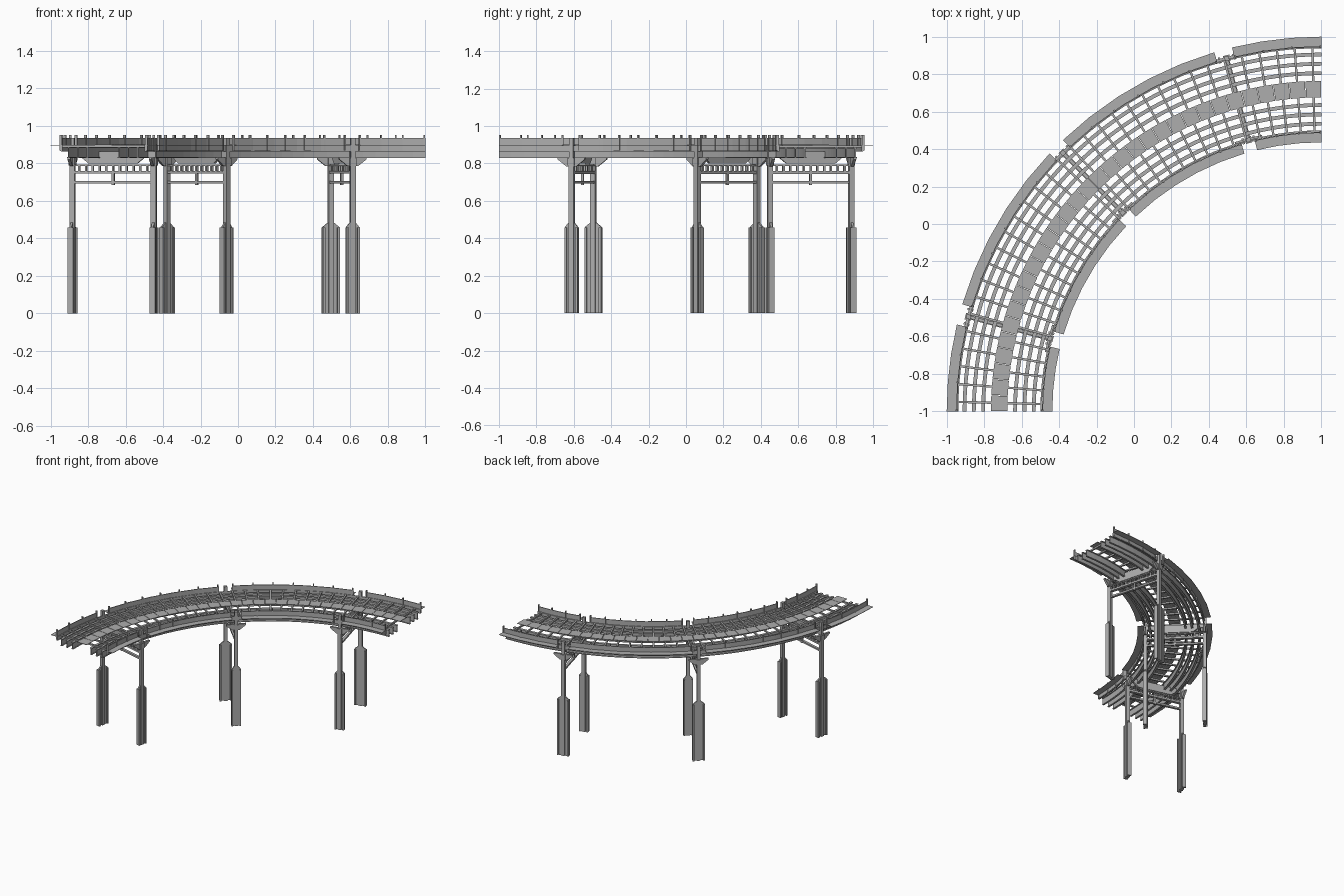
import bpy, bmesh
from math import sin, cos, radians
from mathutils import Matrix, Vector

cube = bpy.data.objects.get("Cube")
if cube:
    bpy.data.objects.remove(cube, do_unlink=True)

steel = bpy.data.materials.new("weathered grey")
steel.use_nodes = True
grey = (0.42, 0.42, 0.42, 1)
steel.diffuse_color = grey
steel.node_tree.nodes["Principled BSDF"].inputs["Base Color"].default_value = grey

INNER, OUTER, MID = 1.50, 1.95, 1.72
BENTS = (15, 45, 75)
SPANS = ((0, 13.8), (16.6, 43.6), (46.5, 73.4), (76.6, 90))


def finish(bm, name):
    """Turn a bmesh, built around the curve centre, into a placed object."""
    bmesh.ops.recalc_face_normals(bm, faces=bm.faces)
    mesh = bpy.data.meshes.new(name)
    bm.to_mesh(mesh)
    bm.free()
    mesh.materials.append(steel)
    ob = bpy.data.objects.new(name, mesh)
    ob.location = (1, -1, 0)
    bpy.context.collection.objects.link(ob)
    return ob


def sweep(bm, profile, start, end, step=2.5):
    """Sweep a closed (radius, height) profile round the curve."""
    n = max(1, round((end - start) / step))
    rings = []
    for i in range(n + 1):
        a = radians(start + (end - start) * i / n)
        rings.append([bm.verts.new((-r * sin(a), r * cos(a), z)) for r, z in profile])
    k = len(profile)
    for p, q in zip(rings, rings[1:]):
        for j in range(k):
            bm.faces.new((p[j], p[(j + 1) % k], q[(j + 1) % k], q[j]))
    bm.faces.new(rings[0])
    bm.faces.new(rings[-1])


def rect(r0, r1, z0, z1):
    return [(r0, z0), (r1, z0), (r1, z1), (r0, z1)]


def box(bm, angle, t, r, z):
    """Box given by tangential, radial and height ranges at an angle."""
    size = [b - a for a, b in (t, r, z)]
    centre = Vector([(a + b) / 2 for a, b in (t, r, z)])
    m = Matrix.Rotation(radians(angle), 4, 'Z') @ Matrix.Translation(centre)
    bmesh.ops.create_cube(bm, size=1, matrix=m @ Matrix.Diagonal((*size, 1)))


def plate(bm, angle, outline, lo, hi, axis):
    """Extruded outline: axis 'r' takes (tangent, z), axis 't' takes (radius, z)."""
    rot = Matrix.Rotation(radians(angle), 3, 'Z')
    sides = []
    for d in (lo, hi):
        pts = [(u, d, z) if axis == 'r' else (d, u, z) for u, z in outline]
        sides.append([bm.verts.new(rot @ Vector(p)) for p in pts])
    a, b = sides
    bm.faces.new(a)
    bm.faces.new(b)
    for j in range(len(a)):
        k = (j + 1) % len(a)
        bm.faces.new((a[j], a[k], b[k], b[j]))


# Longitudinal I-beam girders
bm = bmesh.new()
for off in (0.085, 0.135, 0.185):
    for r in (MID - off, MID + off):
        sweep(bm, rect(r - 0.003, r + 0.003, 0.834, 0.881), 0, 90)
        sweep(bm, rect(r - 0.010, r + 0.010, 0.881, 0.887), 0, 90)
        sweep(bm, rect(r - 0.008, r + 0.008, 0.830, 0.835), 0, 90)
finish(bm, "girders")

# Edge beams along both sides of the deck
bm = bmesh.new()
for r in (INNER - 0.004, OUTER - 0.008):
    sweep(bm, rect(r - 0.004, r + 0.004, 0.864, 0.897), 0, 90)
finish(bm, "edge_beams")

# Cross ties
bm = bmesh.new()
for i in range(32):
    box(bm, 1.4 + i * 2.81, (-0.006, 0.006), (INNER, OUTER - 0.01), (0.885, 0.897))
finish(bm, "cross_ties")

# Central walkway panels
bm = bmesh.new()
for i in range(32):
    sweep(bm, rect(MID - 0.044, MID + 0.044, 0.897, 0.901),
          i * 2.8125 + 0.05, (i + 1) * 2.8125 - 0.05)
finish(bm, "centre_walkway")

# Parapets, ledges and railing stubs, broken at every support
parapet, ledge, stubs = bmesh.new(), bmesh.new(), bmesh.new()
for start, end in SPANS:
    for r, side in ((INNER - 0.011, -1), (OUTER - 0.003, 1)):
        sweep(parapet, rect(r - 0.003, r + 0.003, 0.866, 0.936), start, end, 5)
        far = r + side * 0.053
        sweep(ledge, rect(min(r, far), max(r, far), 0.895, 0.898), start, end, 5)
        count = max(2, round((end - start) / 4.6))
        for i in range(count + 1):
            a = start + 0.2 + (end - start - 0.4) * i / count
            box(stubs, a, (-0.004, 0.004), (r - 0.007, r + 0.007), (0.87, 0.952))
finish(parapet, "parapets")
finish(ledge, "side_ledges")
finish(stubs, "railing_stubs")

# Supporting bents
for n, a in enumerate(BENTS, 1):
    for label, r, half in (("inner", INNER, 0.036), ("outer", OUTER, 0.046)):
        # Column with a widened, flanged lower leg
        bm = bmesh.new()
        box(bm, a, (-0.014, 0.014), (r - 0.014, r + 0.014), (0, 0.80))
        box(bm, a, (-0.012, 0.012), (r - 0.012, r + 0.012), (0.80, 0.936))
        box(bm, a, (-0.018, 0.018), (r - 0.017, r + 0.017), (0.79, 0.83))
        outline = [(-half, 0), (half, 0), (half, 0.46), (0.015, 0.485),
                   (-0.015, 0.485), (-half, 0.46)]
        plate(bm, a, outline, r - 0.006, r + 0.006, 'r')
        for s in (-1, 1):
            t = sorted((s * half, s * (half - 0.012)))
            box(bm, a, t, (r - 0.016, r + 0.016), (0, 0.458))
            # Knee brace along the deck edge
            knee = [(s * 0.012, 0.785), (s * 0.028, 0.785), (s * 0.075, 0.822),
                    (s * 0.075, 0.832), (s * 0.012, 0.832)]
            plate(bm, a, knee, r - 0.008, r + 0.008, 'r')
        finish(bm, f"{label}_column_{n}")

    # Tapered cap beam under the girders
    bm = bmesh.new()
    cap = [(INNER, 0.832), (INNER + 0.05, 0.832), (INNER + 0.09, 0.80),
           (OUTER - 0.09, 0.80), (OUTER - 0.05, 0.832), (OUTER, 0.832),
           (OUTER, 0.864), (INNER, 0.864)]
    plate(bm, a, cap, -0.008, 0.008, 't')
    finish(bm, f"cap_beam_{n}")

    # Cross bracing between the two columns
    bm = bmesh.new()
    for z0, z1, half in ((0.692, 0.706, 0.010), (0.745, 0.760, 0.012), (0.786, 0.794, 0.012)):
        box(bm, a, (-half, half), (INNER, OUTER), (z0, z1))
    for i in range(1, 12):
        r = INNER + (OUTER - INNER) * i / 12
        box(bm, a, (-0.008, 0.008), (r - 0.005, r + 0.005), (0.757, 0.79))
    box(bm, a, (-0.007, 0.007), (1.718, 1.732), (0.685, 0.75))
    finish(bm, f"cross_brace_{n}")
